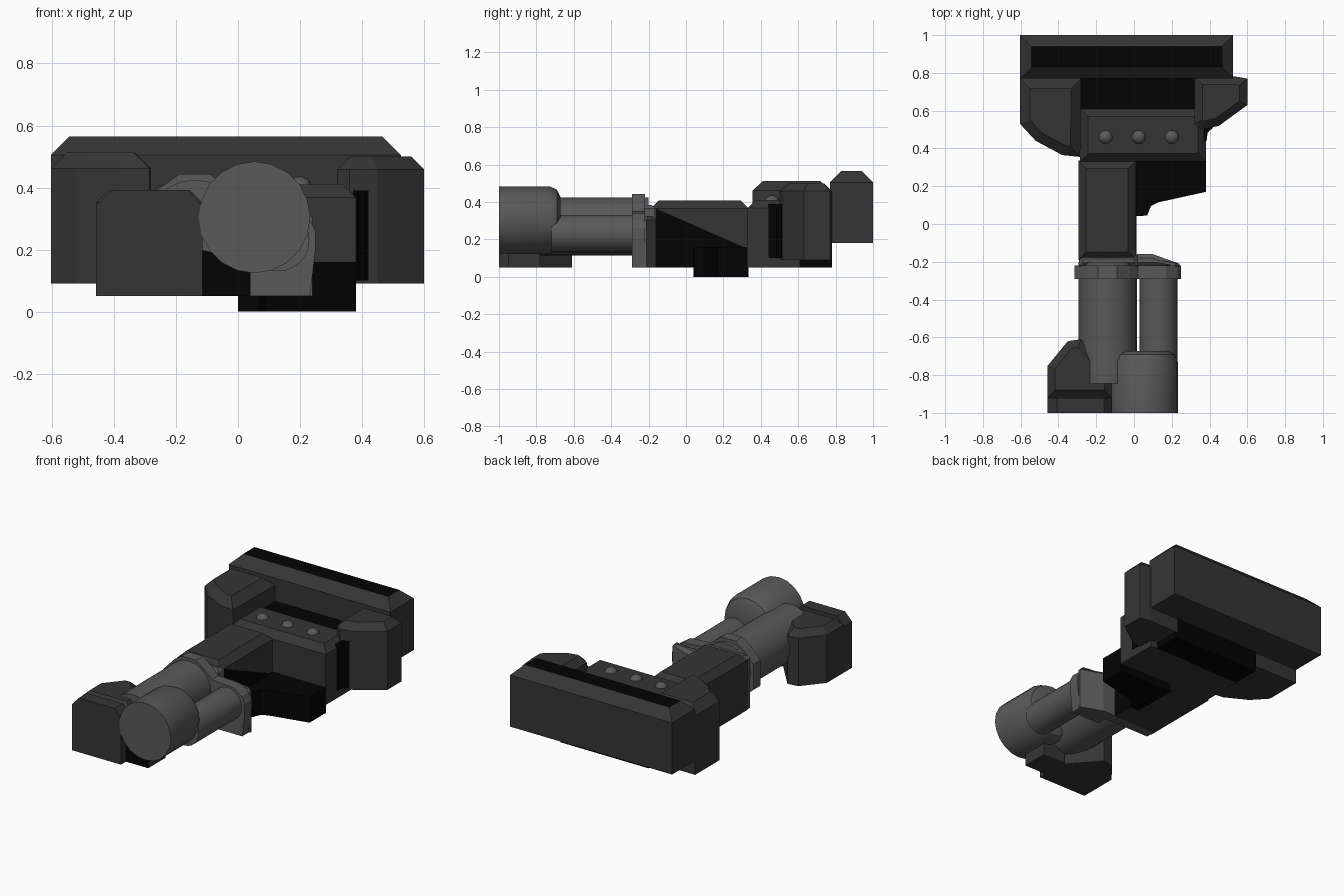
import bpy, bmesh, math
from mathutils import Matrix

if "Cube" in bpy.data.objects:
    bpy.data.objects.remove(bpy.data.objects["Cube"])


def material(name, v):
    m = bpy.data.materials.new(name)
    m.diffuse_color = (v, v, v, 1)
    m.use_nodes = True
    m.node_tree.nodes["Principled BSDF"].inputs["Base Color"].default_value = m.diffuse_color
    return m


BODY = material("dark grey", 0.036)
METAL = material("mid grey", 0.1)
BLACK = material("black", 0.001)


def finish(bm, name, mats, smooth=False):
    bmesh.ops.recalc_face_normals(bm, faces=bm.faces)
    me = bpy.data.meshes.new(name)
    bm.to_mesh(me)
    bm.free()
    ob = bpy.data.objects.new(name, me)
    bpy.context.collection.objects.link(ob)
    for m in mats:
        me.materials.append(m)
    if smooth:
        bpy.ops.object.select_all(action='DESELECT')
        ob.select_set(True)
        bpy.context.view_layer.objects.active = ob
        bpy.ops.object.shade_smooth_by_angle(angle=math.radians(35))
    return ob


def prism(name, pts, z0, z1, c, mat, top_mat=None):
    """Upright outline with a bevelled top of size c."""
    bm = bmesh.new()
    base = bm.faces.new([bm.verts.new((x, y, z0)) for x, y in pts])
    r = bmesh.ops.extrude_face_region(bm, geom=[base], use_keep_orig=True)
    up = [v for v in r["geom"] if isinstance(v, bmesh.types.BMVert)]
    bmesh.ops.translate(bm, verts=up, vec=(0, 0, z1 - c - z0))
    bmesh.ops.recalc_face_normals(bm, faces=bm.faces)
    top = max(bm.faces, key=lambda f: f.calc_center_median().z)
    if c:
        bmesh.ops.inset_region(bm, faces=[top], thickness=c, depth=0, use_even_offset=True)
        for v in top.verts:
            v.co.z = z1
    if top_mat:
        top.material_index = 1
    return finish(bm, name, [mat] + ([top_mat] if top_mat else []))


def box(x0, x1, y0, y1):
    return [(x0, y0), (x1, y0), (x1, y1), (x0, y1)]


def slab(name, pts, vec, mats, front_index=0):
    """Flat 3D outline pushed along vec; the first face may take another colour."""
    bm = bmesh.new()
    f = bm.faces.new([bm.verts.new(p) for p in pts])
    r = bmesh.ops.extrude_face_region(bm, geom=[f], use_keep_orig=True)
    bmesh.ops.translate(bm, vec=vec, verts=[v for v in r["geom"] if isinstance(v, bmesh.types.BMVert)])
    for g in bm.faces:
        g.material_index = 0
    f.material_index = front_index
    return finish(bm, name, mats)


def barrel(name, x, z, rings, sides=24):
    """Lathe along y from (y, radius) rings."""
    bm = bmesh.new()
    loops = []
    for y, r in rings:
        loops.append([bm.verts.new((x + r * math.cos(2 * math.pi * i / sides), y,
                                    z + r * math.sin(2 * math.pi * i / sides))) for i in range(sides)])
    for a, b in zip(loops, loops[1:]):
        for i in range(sides):
            j = (i + 1) % sides
            bm.faces.new((a[i], a[j], b[j], b[i]))
    bm.faces.new(loops[0])
    bm.faces.new(loops[-1])
    return finish(bm, name, [METAL], True)


# Rear bar with a black top strip
prism("rear_bar", box(-0.603, 0.525, 0.77, 1.0), 0.18, 0.565, 0.06, BODY, BLACK)

# Side blocks in front of the bar
prism("left_block", [(-0.603, 0.77), (-0.603, 0.53), (-0.52, 0.44), (-0.38, 0.365),
                     (-0.285, 0.355), (-0.28, 0.77)], 0.09, 0.513, 0.052, BODY)
prism("right_block", [(0.32, 0.78), (0.54, 0.78), (0.6, 0.77), (0.6, 0.63),
                      (0.45, 0.52), (0.36, 0.5), (0.32, 0.53)], 0.09, 0.5, 0.042, BODY)

# Central housing, recessed black link and studs
prism("housing", box(-0.285, 0.38, 0.33, 0.61), 0.05, 0.41, 0.042, BODY)
prism("rear_link", box(-0.285, 0.33, 0.6, 0.78), 0.05, 0.36, 0, BLACK)
prism("corner_fillet", [(0.37, 0.44), (0.384, 0.44), (0.39, 0.485), (0.42, 0.511), (0.37, 0.52)],
      0.1, 0.39, 0, BLACK)
for x in (-0.15, 0.025, 0.2):
    bm = bmesh.new()
    bmesh.ops.create_uvsphere(bm, u_segments=16, v_segments=10, radius=0.038,
                              matrix=Matrix.Translation((x, 0.46, 0.398)))
    finish(bm, "stud", [METAL], True)

# Neck with black side panel, and black grip plate
prism("neck", box(-0.295, 0.01, -0.19, 0.335), 0.05, 0.407, 0.042, BODY)
slab("neck_side_panel", [(0.008, -0.16, 0.365), (0.008, 0.33, 0.15), (0.008, 0.33, 0.051),
                         (0.008, -0.16, 0.051)], (0.005, 0, 0), [BLACK])
prism("grip_plate", [(0, 0.335), (0.38, 0.335), (0.38, 0.17), (0.13, 0.115), (0.09, 0.095),
                     (0.07, 0.045), (0, 0.04)], 0.0, 0.16, 0, BLACK)

# Collar holding both barrels
ring = [(-0.315, 0.17), (-0.315, 0.33), (-0.25, 0.4), (-0.19, 0.443), (-0.09, 0.443),
        (-0.02, 0.39), (0.02, 0.35), (0.17, 0.34), (0.23, 0.3), (0.25, 0.26), (0.25, 0.2),
        (0.232, 0.05), (0.03, 0.05), (-0.02, 0.12), (-0.23, 0.1)]
slab("collar_ring", [(x, -0.29, z) for x, z in ring], (0, 0.07, 0), [METAL])
prism("collar_base_left", box(-0.29, 0.02, -0.225, -0.165), 0.05, 0.385, 0.02, METAL)
prism("collar_base_right", [(0, -0.225), (0.24, -0.225), (0.24, -0.21), (0.1, -0.16), (0, -0.16)],
      0.05, 0.325, 0.02, METAL)

# Barrels
barrel("large_barrel", -0.14, 0.27, [(-0.845, 0.155), (-0.2, 0.155)])
barrel("small_barrel", 0.13, 0.23, [(-0.72, 0.1), (-0.27, 0.1), (-0.245, 0.08)])
barrel("muzzle", 0.053, 0.304, [(-1.0, 0.18), (-0.73, 0.18), (-0.69, 0.162), (-0.672, 0.125)], 20)

# Front sight block in two pieces, with a foot reaching under the muzzle
front = [(-0.457, 0.05), (-0.457, 0.34), (-0.408, 0.392), (-0.16, 0.392), (-0.115, 0.34), (-0.115, 0.05)]
slab("sight_front", [(x, -1.0, z) for x, z in front], (0, 0.08, 0), [BODY])
prism("sight_rear", [(-0.457, -0.92), (-0.457, -0.75), (-0.35, -0.62), (-0.28, -0.61),
                     (-0.115, -0.8), (-0.115, -0.92)], 0.05, 0.392, 0.04, BODY)
foot = [(-0.12, 0.05), (0.04, 0.05), (0.04, 0.16), (-0.12, 0.2)]
slab("sight_foot", [(x, -0.95, z) for x, z in foot], (0, 0.17, 0), [BODY, BLACK], 1)
